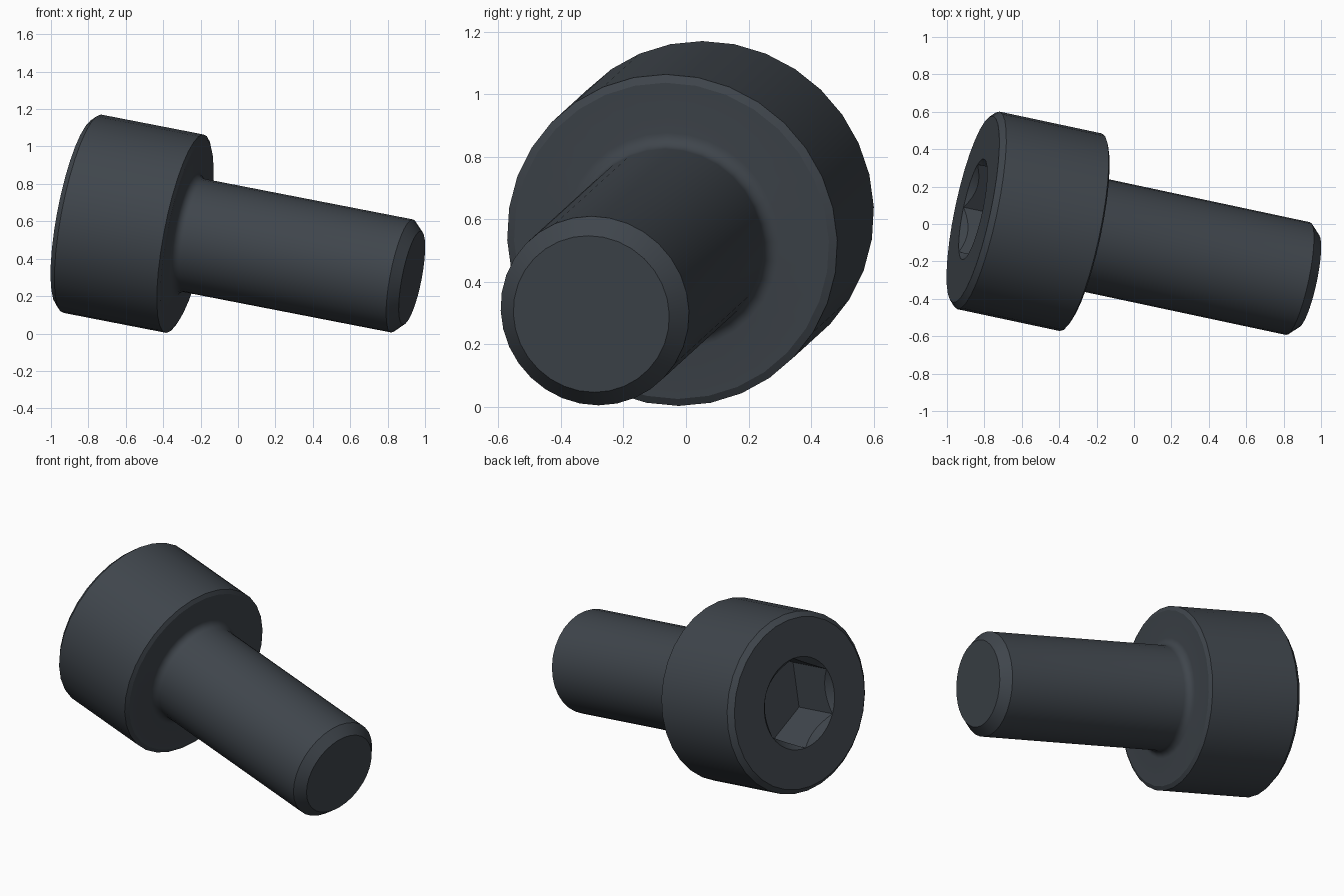
import bpy, bmesh, math
from mathutils import Matrix, Vector

cube = bpy.data.objects.get("Cube")
if cube:
    bpy.data.objects.remove(cube, do_unlink=True)

# Dark steel finish
STEEL = (0.05, 0.06, 0.072, 1)
steel = bpy.data.materials.new("dark_steel")
steel.use_nodes = True
steel.diffuse_color = STEEL
steel.node_tree.nodes["Principled BSDF"].inputs["Base Color"].default_value = STEEL

# Tilted frame: local z runs from the head face to the tip
axis = Vector((0.961, -0.205, -0.187)).normalized()
side = axis.cross(Vector((0, 0, 1))).normalized()
up = side.cross(axis)
frame = Matrix((up, side, axis)).transposed().to_4x4()
frame.translation = (-0.861, 0.079, 0.646)


def lathe(name, profile, sides):
    """Revolve (radius, z) points around the axis and cap both ends."""
    bm = bmesh.new()
    rings = []
    for r, z in profile:
        angles = [math.tau * i / sides for i in range(sides)]
        rings.append([bm.verts.new((r * math.cos(a), r * math.sin(a), z)) for a in angles])
    for low, high in zip(rings, rings[1:]):
        for i in range(sides):
            j = (i + 1) % sides
            bm.faces.new((low[i], low[j], high[j], high[i]))
    bm.faces.new(rings[0][::-1])
    bm.faces.new(rings[-1])
    bmesh.ops.recalc_face_normals(bm, faces=bm.faces)
    mesh = bpy.data.meshes.new(name)
    bm.to_mesh(mesh)
    bm.free()
    mesh.materials.append(steel)
    obj = bpy.data.objects.new(name, mesh)
    bpy.context.collection.objects.link(obj)
    obj.matrix_world = frame
    return obj


# Head and shank, joined by a rounded fillet under the head
HEAD_R, SHANK_R, SEAT, FILLET = 0.54, 0.308, 0.612, 0.045
fillet = []
for i in range(7):
    a = math.pi / 2 * i / 6
    fillet.append((SHANK_R + FILLET * (1 - math.sin(a)), SEAT + FILLET * (1 - math.cos(a))))
head = [(0.51, 0), (HEAD_R, 0.03), (HEAD_R, 0.60), (0.515, SEAT)]
tip = [(SHANK_R, 1.809), (0.255, 1.864)]
bolt = lathe("socket_head_bolt", head + fillet + tip, 32)

# Hexagonal socket with a conical lead-in
SOCKET_R, OVER = 0.275, 0.05
cutters = [
    lathe("hex_cutter", [(SOCKET_R, -OVER), (SOCKET_R, 0.29)], 6),
    lathe("lead_in_cutter", [(SOCKET_R + OVER, -OVER), (SOCKET_R - OVER, OVER)], 48),
]
bpy.context.view_layer.update()
bpy.ops.object.select_all(action="DESELECT")
bpy.context.view_layer.objects.active = bolt
bolt.select_set(True)
for cutter in cutters:
    cutter.hide_render = True
    cut = bolt.modifiers.new("socket_cut", "BOOLEAN")
    cut.operation = "DIFFERENCE"
    cut.solver = "EXACT"
    cut.object = cutter
    bpy.ops.object.modifier_apply(modifier=cut.name)
for cutter in cutters:
    bpy.data.objects.remove(cutter, do_unlink=True)

bpy.ops.object.shade_smooth_by_angle(angle=math.radians(20))
